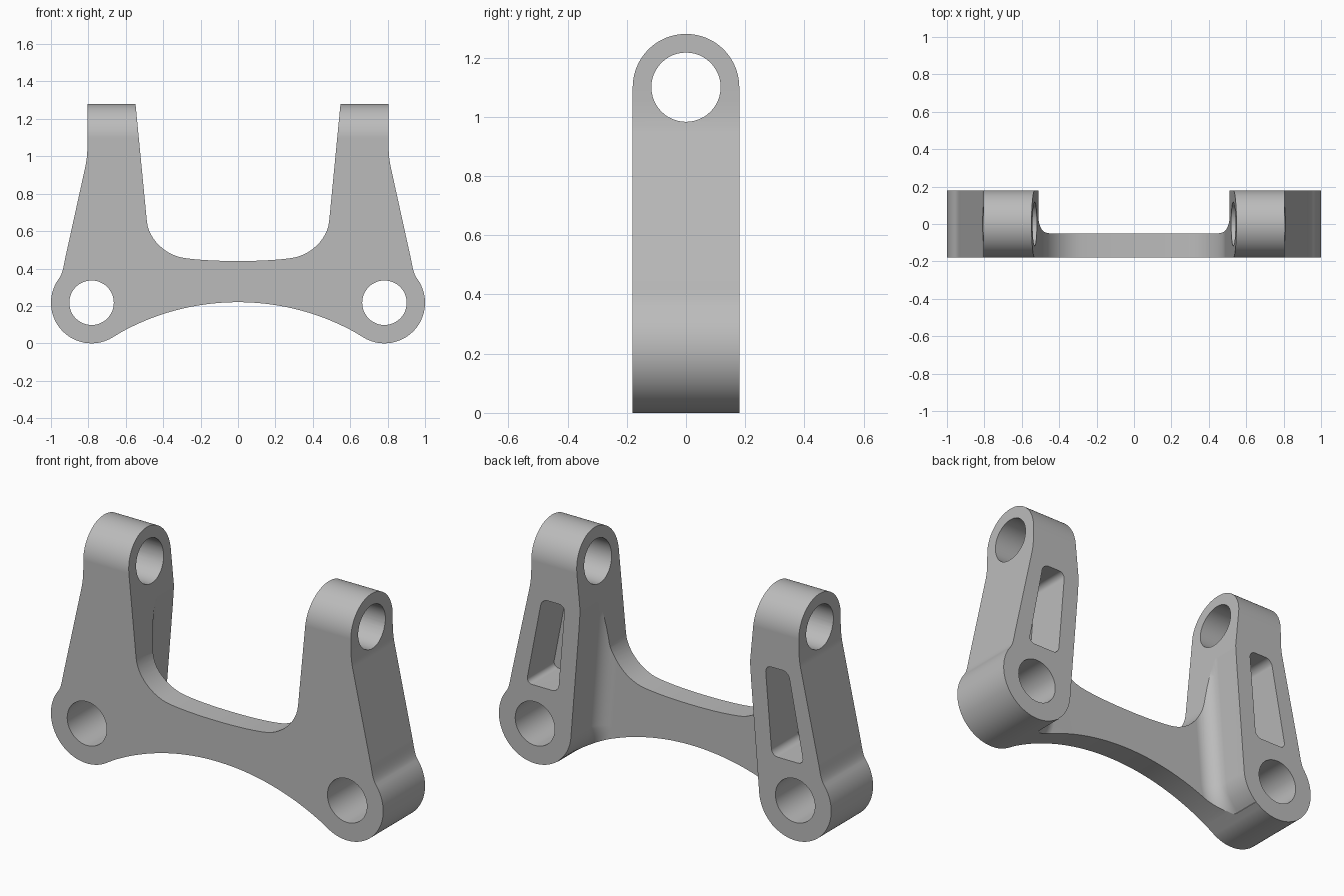
import bpy, bmesh, math
from mathutils import Vector
from mathutils.geometry import interpolate_bezier

if "Cube" in bpy.data.objects:
    bpy.data.objects.remove(bpy.data.objects["Cube"])

HALF_DEPTH = 0.18      # half thickness of the arms
WEB_BACK = -0.05       # rear face of the thin web
BOSS = (0.783, 0.217)  # lower boss centre
BOSS_R = 0.217
TOP_Z = 1.1            # upper bore height


def arc(centre, r, a0, a1, n):
    return [(centre[0] + r * math.cos(math.radians(a0 + (a1 - a0) * i / n)),
             centre[1] + r * math.sin(math.radians(a0 + (a1 - a0) * i / n)))
            for i in range(n + 1)]


def bezier(p0, h0, h1, p1, n=12):
    pts = [Vector((x, z, 0)) for x, z in (p0, h0, h1, p1)]
    return [(v.x, v.y) for v in interpolate_bezier(*pts, n + 1)]


def mirrored(half):
    """Close a half outline by reflecting it across x = 0."""
    return half + [(-x, z) for x, z in reversed(half) if abs(x) > 1e-5]


def rounded(corners, r):
    """Round every corner of a polygon."""
    out = []
    for i, c in enumerate(corners):
        c = Vector(c)
        a = c + (Vector(corners[i - 1]) - c).normalized() * r
        b = c + (Vector(corners[(i + 1) % len(corners)]) - c).normalized() * r
        out += bezier(a, a.lerp(c, 0.55), b.lerp(c, 0.55), b, 6)
    return out


def loft(name, rings):
    """Solid through 3D rings of equal length, capped at both ends."""
    bm = bmesh.new()
    loops = [[bm.verts.new(p) for p in ring] for ring in rings]
    n = len(loops[0])
    for a, b in zip(loops, loops[1:]):
        for i in range(n):
            j = (i + 1) % n
            bm.faces.new((a[i], a[j], b[j], b[i]))
    bm.faces.new(loops[0])
    bm.faces.new(loops[-1])
    bmesh.ops.recalc_face_normals(bm, faces=bm.faces[:])
    mesh = bpy.data.meshes.new(name)
    bm.to_mesh(mesh)
    bm.free()
    obj = bpy.data.objects.new(name, mesh)
    bpy.context.collection.objects.link(obj)
    return obj


def prism_y(name, pts, lo, hi):
    return loft(name, [[(x, y, z) for x, z in pts] for y in (lo, hi)])


def prism_x(name, pts, lo, hi):
    return loft(name, [[(x, y, z) for y, z in pts] for x in (lo, hi)])


def combine(obj, cutter, operation="DIFFERENCE"):
    mod = obj.modifiers.new(cutter.name, "BOOLEAN")
    mod.operation, mod.solver, mod.object = operation, "EXACT", cutter
    bpy.context.view_layer.objects.active = obj
    bpy.ops.object.modifier_apply(modifier=mod.name)
    bpy.data.objects.remove(cutter)


# Front outline: saddle, arm, boss and arched underside
half = bezier((0, 0.44), (0.1, 0.44), (0.2, 0.444), (0.28, 0.455), 8)
half += bezier((0.28, 0.455), (0.383, 0.466), (0.477, 0.554), (0.487, 0.65))[1:]
half += [(0.55, 1.3), (0.805, 1.3)]
half += bezier((0.805, 1.09), (0.805, 1.04), (0.805, 1.0), (0.815, 0.95), 8)
half += bezier((0.925, 0.45), (0.933, 0.41), (0.938, 0.375),
               arc(BOSS, BOSS_R, 38, 38, 1)[0], 8)
half += arc(BOSS, BOSS_R, 38, -120, 40)[1:]
half += arc((0, -1.076), 1.296, 61.5, 90, 24)
bracket = prism_y("bracket", mirrored(half), -0.3, 0.3)

# Side outline: rounded arm tops
side = [(-HALF_DEPTH, -0.2), (HALF_DEPTH, -0.2)]
side += arc((0, TOP_Z), HALF_DEPTH, 0, 180, 40)
combine(bracket, prism_x("side_outline", side, -1.2, 1.2), "INTERSECT")

# Rear clearance between the arms, leaving the web with filleted sides
wall = [(0.5, 1.5), (0.509, 0.95), (0.512, 0.89), (0.518, 0.8)]
wall += arc(BOSS, BOSS_R, 186, 230, 10) + [(0.643, -0.2)]
fillet, rings = 0.09, []
levels = [(WEB_BACK + fillet * (1 - math.cos(t)), fillet * (1 - math.sin(t)))
          for t in (math.pi / 2 * i / 10 for i in range(11))]
for y, inset in levels + [(0.4, 0)]:
    rings.append([(x, y, z) for x, z in mirrored([(x - inset, z) for x, z in wall])])
combine(bracket, loft("rear_clearance", rings))

# Bores and blind rear pockets in each arm
pocket = rounded([(0.603, 0.905), (0.742, 0.905), (0.835, 0.425), (0.643, 0.425)], 0.035)
for s in (1, -1):
    bore = arc((s * BOSS[0], BOSS[1]), 0.119, 0, 352.5, 47)
    combine(bracket, prism_y("lower_bore", bore, -0.5, 0.5))
    combine(bracket, prism_y("rear_pocket", [(s * x, z) for x, z in pocket], WEB_BACK, 0.4))
combine(bracket, prism_x("upper_bore", arc((0, TOP_Z), 0.117, 0, 352.5, 47), -1.2, 1.2))

# Grey metal
metal = bpy.data.materials.new("grey_metal")
metal.use_nodes = True
colour = (0.5, 0.5, 0.5, 1)
metal.diffuse_color = colour
metal.node_tree.nodes["Principled BSDF"].inputs["Base Color"].default_value = colour
bracket.data.materials.clear()
bracket.data.materials.append(metal)
for face in bracket.data.polygons:
    face.material_index = 0

# Smooth curves with crisp edges
bpy.ops.object.select_all(action="DESELECT")
bracket.select_set(True)
bpy.context.view_layer.objects.active = bracket
bpy.ops.object.shade_smooth_by_angle(angle=math.radians(30))
weighted = bracket.modifiers.new("weighted_normals", "WEIGHTED_NORMAL")
weighted.keep_sharp = True
